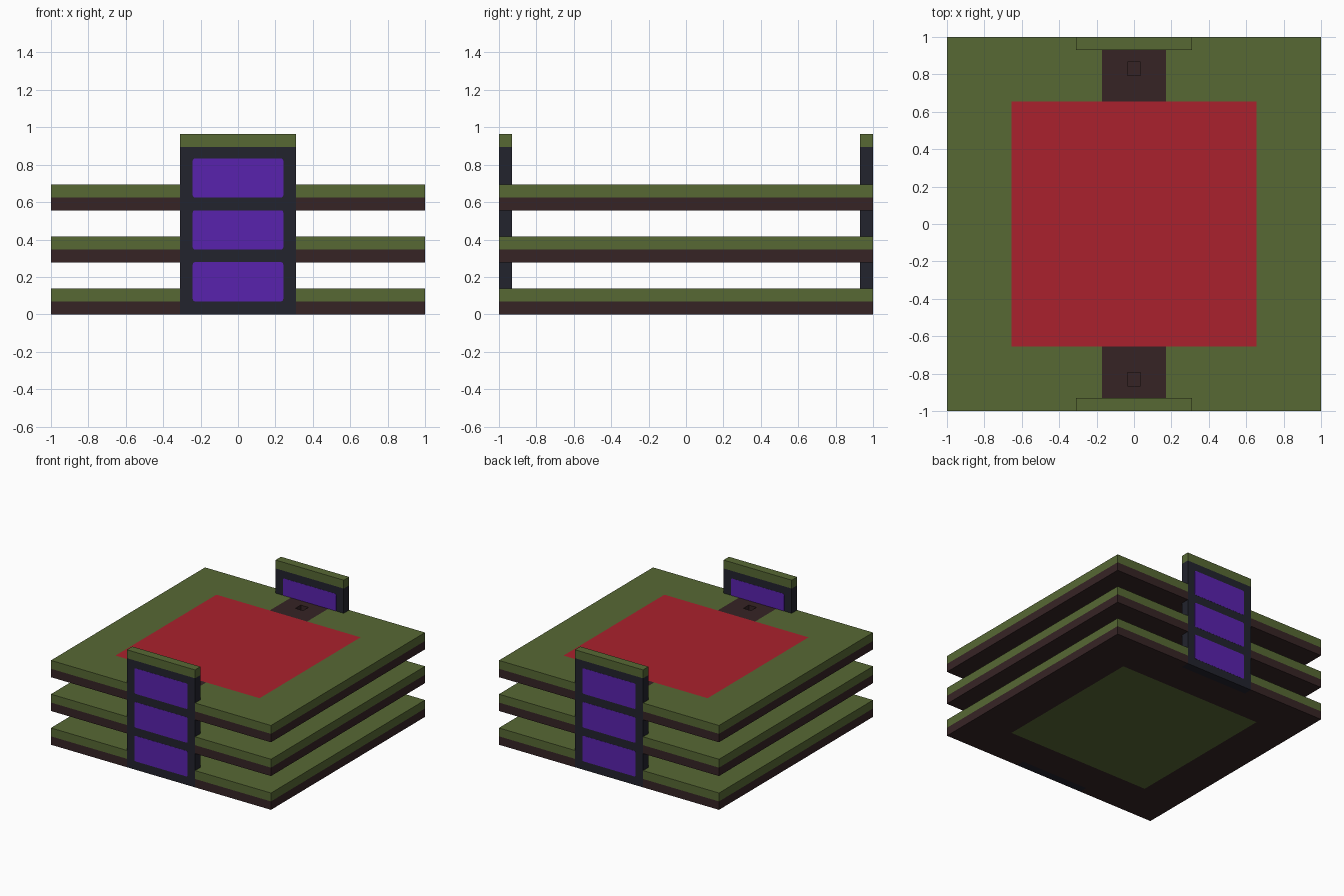
import bpy, bmesh

cube = bpy.data.objects.get("Cube")
if cube:
    bpy.data.objects.remove(cube, do_unlink=True)


def material(name, rgb):
    lin = [((c / 255 + 0.055) / 1.055) ** 2.4 for c in rgb] + [1.0]
    m = bpy.data.materials.new(name)
    m.use_nodes = True
    m.diffuse_color = lin
    m.node_tree.nodes["Principled BSDF"].inputs["Base Color"].default_value = lin
    return m


green = material("olive green", (87, 104, 52))
brown = material("dark brown", (54, 36, 37))
red = material("crimson", (170, 33, 45))
black = material("blue black", (34, 35, 45))
purple = material("purple", (89, 34, 173))

LAYER, PITCH = 0.069, 0.2775       # layer thickness, storey spacing
MID, POST, PATH, PIT = 0.655, 0.31, 0.17, 0.035
INNER, PIT_Y = 0.93, 0.83          # panel inner face, pit centre


def finish(name, bm, mats):
    me = bpy.data.meshes.new(name)
    bm.normal_update()
    bm.to_mesh(me)
    bm.free()
    for m in mats:
        me.materials.append(m)
    ob = bpy.data.objects.new(name, me)
    bpy.context.collection.objects.link(ob)
    return ob


def box(name, lo, hi, mat, round_y=0):
    bm = bmesh.new()
    bmesh.ops.create_cube(bm, size=1)
    for v in bm.verts:
        for i in range(3):
            v.co[i] = lo[i] if v.co[i] < 0 else hi[i]
    if round_y:
        edges = [e for e in bm.edges
                 if abs(e.verts[0].co.y - e.verts[1].co.y) > 0.01]
        bmesh.ops.bevel(bm, geom=edges, offset=round_y, segments=3,
                        profile=0.5, affect='EDGES')
    return finish(name, bm, [mat])


def layer(name, z, mats, keep, colour):
    """Flat slab made of grid cells, extruded upward and coloured by rule."""
    half_x = [PIT, PATH, POST, MID, 1]
    half_y = [MID, PIT_Y - PIT, PIT_Y + PIT, INNER, 1]
    xs = sorted(half_x + [-a for a in half_x])
    ys = sorted(half_y + [-a for a in half_y])
    bm = bmesh.new()
    for x0, x1 in zip(xs, xs[1:]):
        for y0, y1 in zip(ys, ys[1:]):
            if keep(abs(x0 + x1) / 2, abs(y0 + y1) / 2):
                bm.faces.new([bm.verts.new((x, y, z)) for x, y in
                              ((x0, y0), (x1, y0), (x1, y1), (x0, y1))])
    bmesh.ops.remove_doubles(bm, verts=bm.verts, dist=0.0001)
    ext = bmesh.ops.extrude_face_region(bm, geom=bm.faces[:], use_keep_orig=True)
    for v in ext["geom"]:
        if isinstance(v, bmesh.types.BMVert):
            v.co.z += LAYER
    bmesh.ops.recalc_face_normals(bm, faces=bm.faces)
    bm.normal_update()
    for f in bm.faces:
        c = f.calc_center_median()
        f.material_index = colour(abs(c.x), abs(c.y), f.normal.z)
    return finish(name, bm, mats)


def in_notch(x, y):
    return x < POST and y > INNER


def in_pit(x, y):
    return x < PIT and abs(y - PIT_Y) < PIT


def top_colour(x, y, nz):
    if nz > 0.5 and x < MID and y < MID:
        return 1
    return 2 if x < PATH and MID < y < 0.95 else 0


def base_colour(x, y, nz):
    return 1 if nz < -0.5 and x < MID and y < MID else 0


# Three storeys, each an earth layer below a grass layer
for i, storey in enumerate(("lower", "middle", "upper")):
    z = i * PITCH
    layer(storey + "_floor_base", z, [brown, green],
          lambda x, y: not in_notch(x, y), base_colour)
    layer(storey + "_floor_top", z + LAYER, [green, red, brown],
          lambda x, y: not in_notch(x, y) and not in_pit(x, y), top_colour)

# Window panels at the front and back
CAP_Z = 0.896
for side, s in (("front", -1), ("back", 1)):
    y0, y1 = sorted((s * INNER, s))
    box(side + "_panel", (-POST, y0, 0), (POST, y1, CAP_Z), black)
    box(side + "_panel_cap", (-POST, y0, CAP_Z), (POST, y1, CAP_Z + LAYER), green)
    for i in range(3):
        z = LAYER + i * PITCH
        box(f"{side}_window_{i + 1}", (-0.242, y0 - 0.001, z),
            (0.242, y1 + 0.001, z + 0.21), purple, 0.012)
